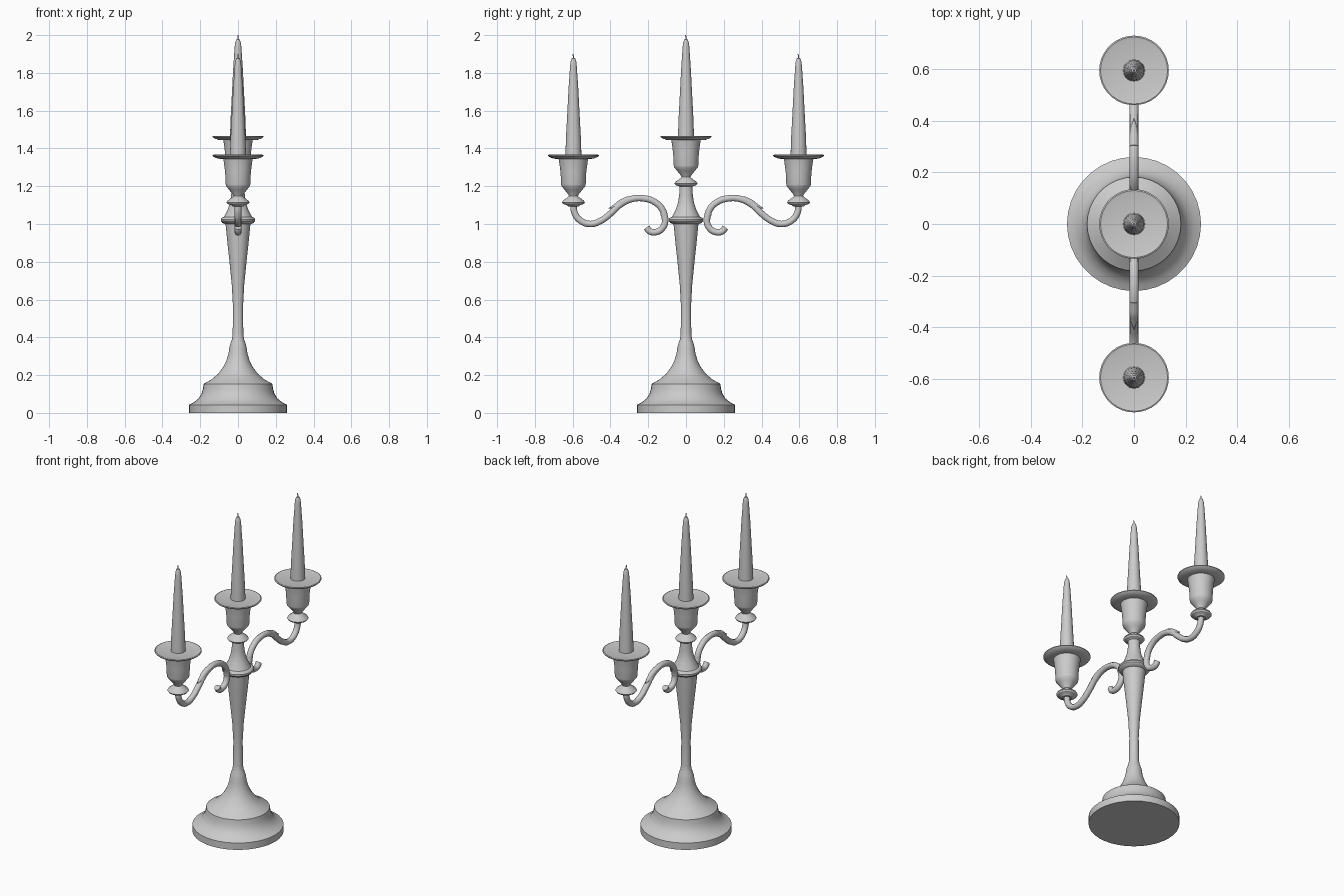
import bpy, math

if "Cube" in bpy.data.objects:
    bpy.data.objects.remove(bpy.data.objects["Cube"])


def finish(ob, angle=32):
    bpy.ops.object.select_all(action='DESELECT')
    ob.select_set(True)
    bpy.context.view_layer.objects.active = ob
    if ob.type == 'CURVE':
        bpy.ops.object.convert(target='MESH')
    bpy.ops.object.shade_smooth_by_angle(angle=math.radians(angle))


def lathe(name, profile, loc=(0, 0, 0), n=36):
    """Revolve (radius, z) points; radius 0 closes an end with a pole."""
    verts, faces, rings = [], [], []
    for r, z in profile:
        start = len(verts)
        count = 1 if r == 0 else n
        for i in range(count):
            a = 2 * math.pi * i / n
            verts.append((r * math.cos(a), r * math.sin(a), z))
        rings.append([start + i % count for i in range(n)])
    for lo, hi in zip(rings, rings[1:]):
        for i in range(n):
            j = (i + 1) % n
            f = list(dict.fromkeys((lo[i], lo[j], hi[j], hi[i])))
            faces.append(f)
    me = bpy.data.meshes.new(name)
    me.from_pydata(verts, [], faces)
    ob = bpy.data.objects.new(name, me)
    ob.location = loc
    bpy.context.collection.objects.link(ob)
    finish(ob)


def tube(name, pts, radius, radii=None, loc=(0, 0, 0), res=6):
    """Round tube along a smooth path."""
    cu = bpy.data.curves.new(name, 'CURVE')
    cu.dimensions = '3D'
    cu.bevel_depth = radius
    cu.bevel_resolution = 3
    cu.resolution_u = res
    cu.use_fill_caps = True
    sp = cu.splines.new('BEZIER')
    sp.bezier_points.add(len(pts) - 1)
    for i, (bp, p) in enumerate(zip(sp.bezier_points, pts)):
        bp.co = p
        bp.handle_left_type = bp.handle_right_type = 'AUTO'
        bp.radius = radii[i] if radii else 1
    ob = bpy.data.objects.new(name, cu)
    ob.location = loc
    bpy.context.collection.objects.link(ob)
    finish(ob, 50)


# Foot and stem, up to the neck under the centre holder
STEM = [(0, 0), (.26, 0), (.26, .043), (.235, .055), (.21, .075), (.194, .1),
        (.186, .125), (.182, .153), (.178, .156), (.14, .177), (.107, .205),
        (.08, .24), (.062, .275), (.05, .315), (.045, .35), (.041, .365),
        (.032, .39), (.028, .42), (.027, .57), (.033, .68), (.044, .79),
        (.056, .9), (.066, 1.0), (.082, 1.005), (.091, 1.015), (.091, 1.025),
        (.083, 1.035), (.073, 1.038), (.055, 1.075), (.043, 1.11),
        (.036, 1.15), (.034, 1.215), (0, 1.215)]
lathe("foot_and_stem", STEM)

# Holder, heights measured from the dish top
HOLDER = [(0, -.272), (.028, -.272), (.034, -.265), (.055, -.258), (.061, -.25),
          (.055, -.24), (.03, -.222), (.024, -.216), (.027, -.208),
          (.048, -.182), (.063, -.163), (.065, -.155), (.068, -.09),
          (.076, -.03), (.078, -.02), (.105, -.018), (.127, -.01),
          (.135, -.003), (.135, .001), (.13, .003), (.12, 0), (0, 0)]
CANDLE = [(0, -.02), (.043, -.02), (.039, .1), (.031, .25), (.026, .35),
          (.0205, .43), (.018, .47), (.015, .497), (.009, .513), (0, .517)]


def holder_with_candle(label, y, z):
    lathe(label + "_holder", HOLDER, (0, y, z))
    lathe(label + "_candle", CANDLE, (0, y, z), 20)
    tube(label + "_wick", [(0, 0, .5), (0, 0, .522), (0, -.003, .536)],
         .003, loc=(0, y, z), res=3)


holder_with_candle("centre", 0, 1.464)

# Scrolled arm path in (y, z)
ARM = [(.596, 1.11), (.59, 1.06), (.559, 1.018), (.505, 1.0), (.45, 1.018),
       (.4, 1.055), (.345, 1.105), (.285, 1.133), (.22, 1.135), (.16, 1.113),
       (.122, 1.07), (.11, 1.02)]
HOOK = [(.12, 1.06), (.11, 1.02), (.125, .978), (.16, .957), (.193, .962),
        (.208, .982)]
SPUR = [(.3, 1.132), (.345, 1.113), (.38, 1.093), (.41, 1.083)]
for side, s in (("left", -1), ("right", 1)):
    def place(path):
        return [(0, s * y, z) for y, z in path]
    tube(side + "_arm", place(ARM), .018)
    tube(side + "_arm_hook", place(HOOK), .018)
    tube(side + "_arm_spur", place(SPUR), .018, [1, .95, .6, .05])
    holder_with_candle(side, s * .596, 1.364)
